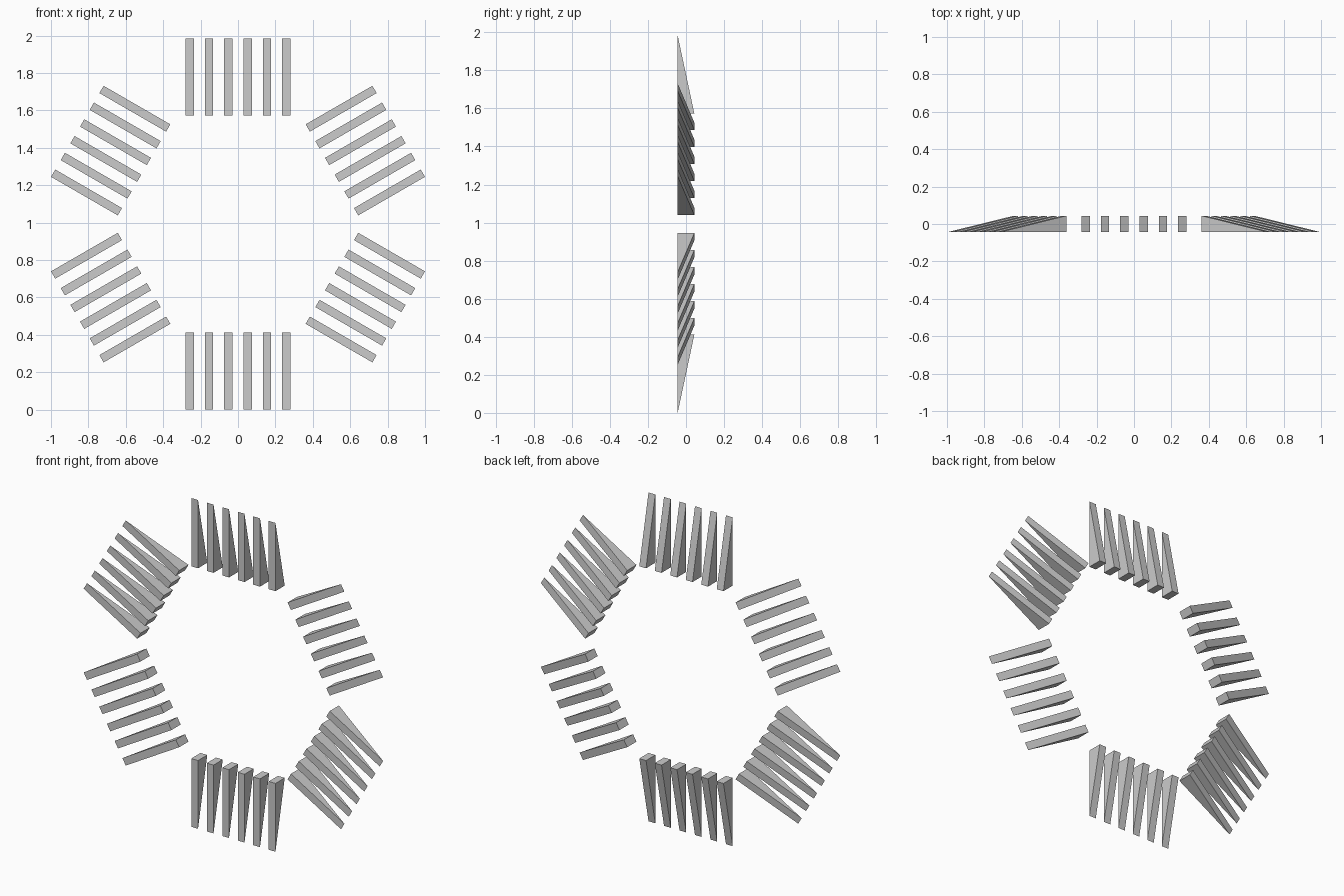
import bpy, bmesh
from math import radians
from mathutils import Matrix

if "Cube" in bpy.data.objects:
    bpy.data.objects.remove(bpy.data.objects["Cube"])

R_IN, R_OUT = 0.58, 0.992      # inner and outer distance from the ring centre
HALF_Y = 0.044                 # half depth
BAR_W, HALF_W = 0.045, 0.281   # bar width, half width of one group
BARS, SIDES = 6, 6
SPACING = (2 * HALF_W - BAR_W) / (BARS - 1)


def add_wedge(bm, x):
    """Right-triangle prism: thick inner end, flat front, sharp outer edge."""
    profile = [(-HALF_Y, R_IN), (HALF_Y, R_IN), (-HALF_Y, R_OUT)]
    a, b = ([bm.verts.new((x + s * BAR_W / 2, y, z)) for y, z in profile] for s in (-1, 1))
    bm.faces.new(a)
    bm.faces.new(b)
    for i in range(3):
        j = (i + 1) % 3
        bm.faces.new((a[i], a[j], b[j], b[i]))


# One group of six parallel wedges, shared by every side of the hexagon
bm = bmesh.new()
for i in range(BARS):
    add_wedge(bm, -HALF_W + BAR_W / 2 + i * SPACING)
bmesh.ops.recalc_face_normals(bm, faces=bm.faces)
mesh = bpy.data.meshes.new("wedge_group")
bm.to_mesh(mesh)
bm.free()

# Six groups arranged in a ring facing the front
for k in range(SIDES):
    obj = bpy.data.objects.new(f"wedge_group_{k + 1}", mesh)
    obj.matrix_world = Matrix.Translation((0, 0, R_OUT)) @ Matrix.Rotation(radians(60 * k), 4, 'Y')
    bpy.context.collection.objects.link(obj)
